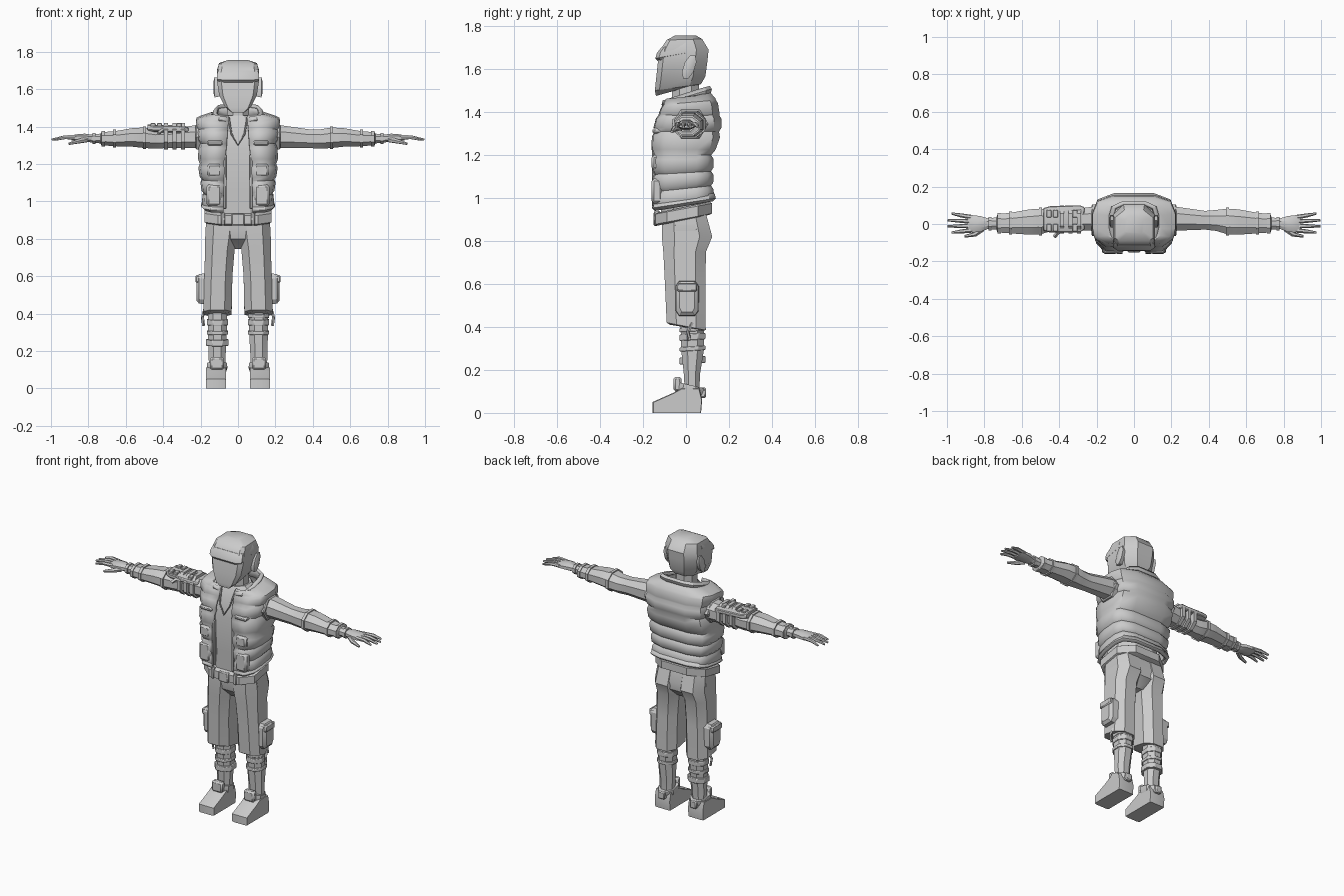
import bpy, bmesh, math
from mathutils import Vector

cube = bpy.data.objects.get("Cube")
if cube:
    bpy.data.objects.remove(cube, do_unlink=True)

GREY = (0.6, 0.6, 0.6, 1)
mat = bpy.data.materials.new("plain grey")
mat.use_nodes = True
mat.diffuse_color = GREY
mat.node_tree.nodes["Principled BSDF"].inputs["Base Color"].default_value = GREY


def loft(name, rings, mirror=False, closed=True, cap=True, solid=0, bevel=0, angle=30):
    """Skin a list of equal-length point rings into one object."""
    bm = bmesh.new()
    rows = [[bm.verts.new(p) for p in r] for r in rings]
    n = len(rows[0])
    for a, b in zip(rows, rows[1:]):
        for i in range(n if closed else n - 1):
            j = (i + 1) % n
            bm.faces.new((a[i], a[j], b[j], b[i]))
    if cap and closed:
        bm.faces.new(rows[0])
        bm.faces.new(rows[-1])
    bmesh.ops.recalc_face_normals(bm, faces=bm.faces)
    me = bpy.data.meshes.new(name)
    bm.to_mesh(me)
    bm.free()
    me.shade_smooth()
    me.set_sharp_from_angle(angle=math.radians(angle))
    me.materials.append(mat)
    ob = bpy.data.objects.new(name, me)
    bpy.context.collection.objects.link(ob)
    if solid:
        m = ob.modifiers.new("thickness", 'SOLIDIFY')
        m.thickness = solid
        m.offset = 0
    if bevel:
        m = ob.modifiers.new("bevel", 'BEVEL')
        m.width = bevel
        m.segments = 1
    if mirror:
        ob.modifiers.new("mirror", 'MIRROR')
    return ob


def octagon(a0, a1, b0, b1, cf=0.28, cb=0.28):
    """Rectangle with cut corners; cf cuts the b0 side and cb the b1 side."""
    w, h = a1 - a0, b1 - b0
    f, b = cf * w, cb * w
    g, k = cf * h, cb * h
    return [(a0 + f, b0), (a1 - f, b0), (a1, b0 + g), (a1, b1 - k),
            (a1 - b, b1), (a0 + b, b1), (a0, b1 - k), (a0, b0 + g)]


def level(x0, x1, y0, y1, zf, zb=None, cf=0.28, cb=0.28):
    """Octagon lying flat, sloping from zf at the front to zb at the back."""
    zb = zf if zb is None else zb
    return [(x, y, zf + (zb - zf) * (y - y0) / (y1 - y0))
            for x, y in octagon(x0, x1, y0, y1, cf, cb)]


def upright(x, y0, y1, z0, z1, c=0.28):
    return [(x, y, z) for y, z in octagon(y0, y1, z0, z1, c, c)]


def wrap(edge, hw, yf, yb, zf, zb):
    """Open outline from one front edge round the back to the other."""
    half = [(edge, yf), (edge + (hw - edge) * .6, yf * .97), (hw * .95, yf * .65), (hw, yf * .25),
            (hw, yb * .4), (hw * .9, yb * .8), (hw * .5, yb)]
    pts = half + [(-x, y) for x, y in reversed(half)]
    return [(x, y, zf + (zb - zf) * (y - yf) / (yb - yf)) for x, y in pts]


def box(name, x0, x1, y0, y1, z0, z1, mirror=False, bevel=0.006):
    ring = lambda z: [(x0, y0, z), (x1, y0, z), (x1, y1, z), (x0, y1, z)]
    return loft(name, [ring(z0), ring(z1)], mirror, bevel=bevel)


def tube(name, points, radii, mirror=False, sides=6):
    """Tapered round bar through a few points."""
    pts = [Vector(p) for p in points]
    rings = []
    for i, p in enumerate(pts):
        d = (pts[min(i + 1, len(pts) - 1)] - pts[max(i - 1, 0)]).normalized()
        u = d.cross(Vector((.1, .2, 1))).normalized()
        v = d.cross(u)
        rings.append([p + radii[i] * (u * math.cos(t) + v * math.sin(t))
                      for t in (math.tau * k / sides for k in range(sides))])
    return loft(name, rings, mirror, angle=50)


# Head, cap brim, ears and neck
loft("head", [level(-w, w, y0, y1, zf, zb, .1, .25) for w, y0, y1, zf, zb in (
    (.04, -.14, .04, 1.475, 1.525), (.068, -.145, .07, 1.5, 1.53), (.1, -.138, .09, 1.565, 1.565),
    (.112, -.13, .1, 1.64, 1.64), (.113, -.12, .105, 1.69, 1.69),
    (.102, -.09, .075, 1.735, 1.74), (.05, -.05, .045, 1.757, 1.757))])
loft("cap_brim", [level(-w, w, y0, .0, zf, zf + .025, .12, 0) for w, y0, zf in (
    (.1, -.13, 1.635), (.113, -.143, 1.65), (.113, -.135, 1.675), (.105, -.115, 1.7))])
loft("ears", [[(x, y + (z - 1.61) * .3, z) for _, y, z in upright(0, .015 - s, .015 + s, 1.61 - 2 * s, 1.61 + 2 * s)]
              for x, s in ((.095, .024), (.125, .027), (.13, .018))], True)
loft("neck", [level(-.06, .06, -.065, .06, z) for z in (1.38, 1.54)])

# Shirt
loft("shirt", [level(-w, w, y0, y1, z) for w, y0, y1, z in (
    (.15, -.115, .09, .91), (.15, -.12, .09, 1.05), (.16, -.13, .1, 1.28),
    (.14, -.105, .1, 1.4), (.07, -.07, .08, 1.46))])

# Quilted vest: rows of puffs between seams
base = [(.955, .18, -.142, .122, .078), (1.0, .174, -.138, .112, .076), (1.2, .2, -.146, .113, .072),
        (1.3, .196, -.144, .15, .06), (1.38, .206, -.122, .15, .055), (1.43, .216, -.1, .135, .05),
        (1.462, .12, -.085, .108, .05)]


def vest_at(z):
    for a, b in zip(base, base[1:]):
        if z <= b[0]:
            t = (z - a[0]) / (b[0] - a[0])
            return [p + (q - p) * t for p, q in zip(a, b)]
    return list(base[-1])


rows = []
seams = [.955, 1.03, 1.11, 1.2, 1.31, 1.385, 1.43, 1.462]
for lo, hi in zip(seams, seams[1:]):
    for t, puff in ((0, -.004), (.25, .007), (.75, .007)):
        z, hw, yf, yb, edge = vest_at(lo + (hi - lo) * t)
        puff *= 1 if z < 1.385 else .4
        tilt = max(0, .04 * (1.2 - z) / .25) + (.02 if z > 1.4 else 0)
        rows.append(wrap(edge, hw + puff, yf - puff, yb + puff, z, z + tilt))
rows.append(wrap(.05, .12, -.085, .108, 1.44, 1.485))
loft("vest", rows, closed=False, solid=.016, angle=45)
loft("collar", [wrap(e, w, yf, yb, zf, zb) for e, w, yf, yb, zf, zb in (
    (.05, .115, -.09, .1, 1.41, 1.46), (.055, .125, -.105, .112, 1.435, 1.505),
    (.06, .112, -.1, .104, 1.45, 1.515))], closed=False, solid=.018)
loft("vest_hem", [wrap(.078, w, yf, yb, z, z + .045) for w, yf, yb, z in (
    (.178, -.142, .122, .945), (.19, -.152, .132, .955), (.182, -.146, .126, .975))],
     closed=False, solid=.014)
box("vest_zip_edges", .062, .078, -.158, -.13, .96, 1.25, True, .004)
box("lower_vest_pockets", .088, .168, -.16, -.11, .975, 1.09, True, .012)
box("upper_vest_pockets", .088, .165, -.16, -.11, 1.13, 1.2, True, .012)
box("chest_flaps", .08, .165, -.157, -.11, 1.3, 1.325, True, .008)

# Raised rim round each armhole
rim = [(x, s) for x, s in ((.19, 1), (.222, 1), (.228, .9), (.228, .78), (.2, .74))]
loft("armhole_rims", [[(x, .02 + s * .085 * math.cos(k * math.tau / 6),
                        1.345 + s * .078 * math.sin(k * math.tau / 6)) for k in range(6)]
                      for x, s in rim], True, cap=False)

# Necklace
tube("necklace", [(-.05, -.095, 1.45), (-.035, -.135, 1.36), (0, -.142, 1.3),
                  (.035, -.135, 1.36), (.05, -.095, 1.45)], [.005] * 5)

# Belt with buckle and loops
loft("belt", [level(-w, w, y0, y1, z, z + .05, .2, .25) for w, y0, y1, z in (
    (.168, -.13, .11, .872), (.178, -.142, .122, .878), (.178, -.142, .122, .925), (.168, -.13, .11, .932))])
box("belt_buckle", -.035, .035, -.152, -.13, .87, .935)
box("belt_loops", .07, .09, -.149, -.12, .872, .94, True, .004)

# Trousers
loft("trouser_hips", [level(-w, w, y0, y1, z) for w, y0, y1, z in (
    (.05, -.05, .05, .745), (.165, -.1, .105, .8), (.174, -.11, .11, .85), (.165, -.11, .09, .93))])
loft("trouser_legs", [level(x0, x1, y0, y1, zf, zb, .25, .25) for x0, x1, y0, y1, zf, zb in (
    (.05, .175, -.075, .08, .41, .385), (.034, .186, -.09, .092, .42, .385),
    (.03, .18, -.098, .09, .6, .6), (.018, .176, -.105, .093, .74, .75),
    (.004, .175, -.112, .122, .82, .82), (.004, .168, -.11, .095, .92, .92))], True)
loft("thigh_pouches", [[(x, y, z) for _, y, z in upright(0, -.05 + s, .06 - s, .45 + s, .615 - s, .15)]
                       for x, s in ((.16, 0), (.208, .003), (.222, .02))], True)
box("pouch_flaps", .17, .228, -.042, .052, .565, .605, True)
tube("hem_straps", [(.18, .03, .42), (.19, .01, .38), (.184, .015, .335)], [.008] * 3, True, 4)

# Lower legs and straps
loft("lower_legs", [level(x0, x1, y0, y1, z) for x0, x1, y0, y1, z in (
    (.07, .155, -.005, .062, .08), (.066, .157, -.01, .065, .18), (.06, .16, -.022, .083, .29),
    (.058, .162, -.025, .085, .42))], True)


def leg_strap(name, z0, z1, mirror, side=1, grow=0):
    x0, x1 = sorted((side * (.053 - grow), side * (.167 + grow)))
    loft(name, [level(x0, x1, -.03, .09, z, z + .008) for z in (z0, z1)], mirror, bevel=.003)


leg_strap("knee_straps", .335, .365, True)
leg_strap("calf_straps", .285, .305, True)
leg_strap("right_shin_strap", .225, .258, False, -1, .003)
leg_strap("left_knee_strap", .375, .395, False, 1)

# Shoes
sole = [(-.157, 0), (-.157, .05), (-.06, .093), (-.02, .115), (.062, .115), (.075, .06), (.07, 0)]
loft("shoes", [[(x, y * s, z * s) for y, z in sole] for x, s in (
    (.065, .97), (.08, 1), (.155, 1), (.17, .97))], True)
loft("shoe_cuffs", [level(x0, x1, y0, y1, zf, zb) for x0, x1, y0, y1, zf, zb in (
    (.066, .164, -.045, .07, .09, .08), (.057, .167, -.05, .08, .125, .1),
    (.06, .165, -.045, .082, .145, .115))], True)
box("shoe_tongues", .075, .15, -.058, -.02, .1, .168, True, .01)
box("heel_tabs", .09, .135, .06, .093, .07, .118, True)

# Arms, sleeve bands and cuffs
loft("arms", [upright(*s) for s in (
    (.15, -.045, .09, 1.285, 1.41), (.24, -.035, .09, 1.285, 1.405), (.38, -.03, .07, 1.285, 1.385),
    (.44, -.037, .075, 1.282, 1.385), (.5, -.055, .082, 1.285, 1.395), (.56, -.057, .078, 1.292, 1.392),
    (.66, -.05, .06, 1.295, 1.375), (.73, -.045, .053, 1.3, 1.37),
    (.735, -.03, .035, 1.31, 1.362), (.79, -.026, .03, 1.315, 1.357))], True)
for i, (x, y0, y1, z0, z1) in enumerate((
        (.5, -.062, .088, 1.28, 1.4), (.66, -.056, .066, 1.288, 1.383),
        (.72, -.052, .06, 1.294, 1.376), (.77, -.034, .038, 1.306, 1.366))):
    loft(("elbow", "forearm", "cuff", "wrist")[i] + "_bands",
         [upright(x + d, y0, y1, z0, z1) for d in (-.009, .009)], True)

# Hands
loft("palms", [upright(*s) for s in (
    (.775, -.024, .028, 1.316, 1.356), (.82, -.042, .042, 1.318, 1.362),
    (.87, -.046, .048, 1.322, 1.358), (.89, -.04, .044, 1.326, 1.35))], True)
for finger, y, tip_y, tip_x in (("index", -.034, -.046, .975), ("middle", -.011, -.012, .996),
                                ("ring", .013, .02, .996), ("little", .036, .056, .975)):
    tube(finger + "_fingers", [(.865, y, 1.342), (.925, (y + tip_y) / 2, 1.343), (tip_x, tip_y, 1.33)],
         [.0125, .011, .006], True)
tube("thumbs", [(.81, -.025, 1.33), (.85, -.055, 1.322), (.905, -.066, 1.308)], [.016, .013, .007], True)

# Padded guard strapped on the right upper arm
loft("arm_guard", [upright(*s, .2) for s in (
    (-.485, -.035, .085, 1.375, 1.412), (-.45, -.045, .095, 1.37, 1.41),
    (-.29, -.045, .1, 1.365, 1.405), (-.265, -.03, .09, 1.37, 1.395))], bevel=.004)
for x in (-.385, -.34, -.295):
    loft("guard_strap", [upright(x + d, -.052, .1, 1.278, 1.42) for d in (-.011, .011)])
for x in (-.455, -.42, -.315):
    for y in (-.02, .055):
        box("guard_block", x - .013, x + .013, y - .02, y + .02, 1.39, 1.418, bevel=.003)
tube("loose_strap_end", [(-.385, -.03, 1.385), (-.41, -.05, 1.378), (-.425, -.068, 1.365)], [.01] * 3, sides=4)
